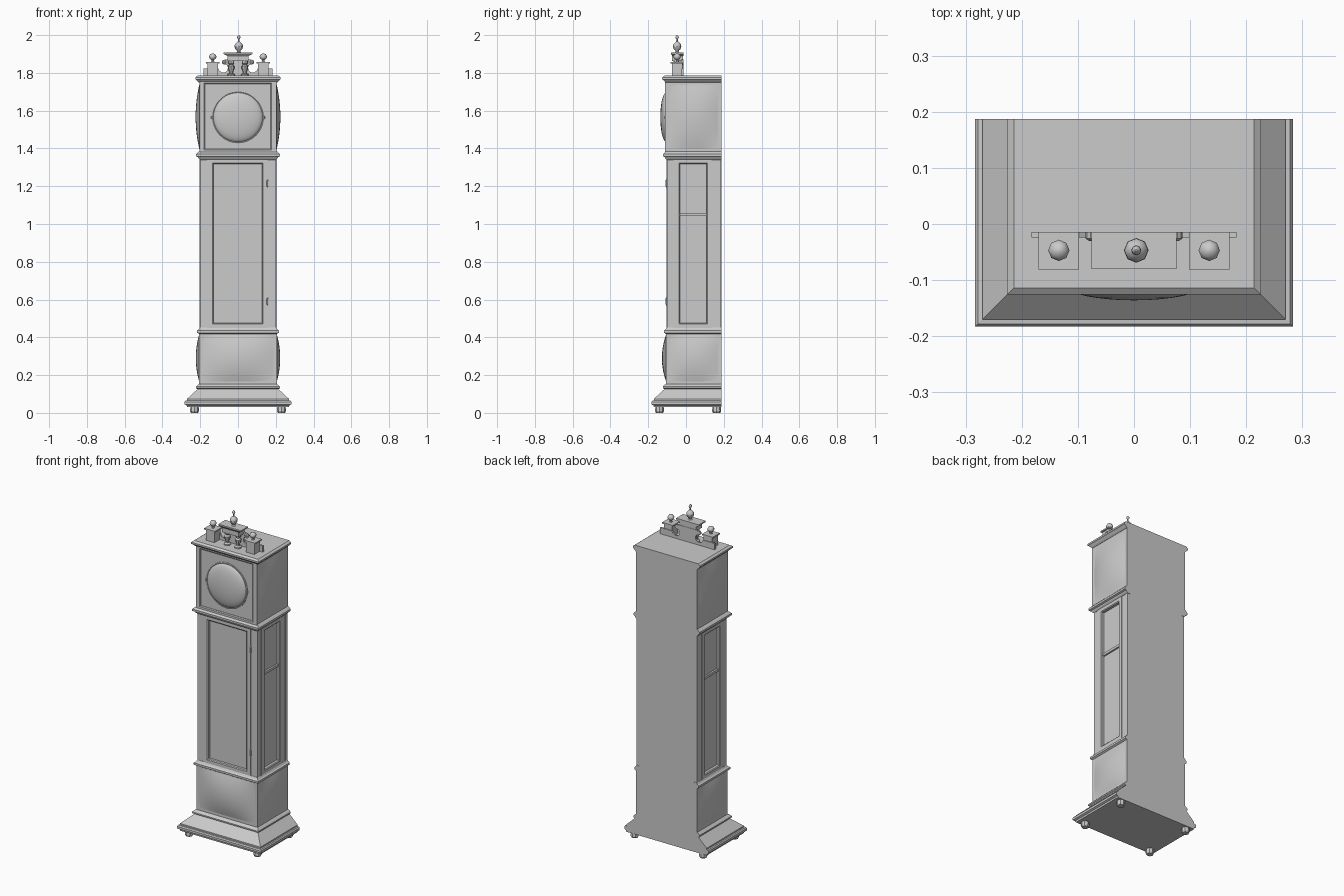
import bpy, bmesh, math
from mathutils import Matrix

if "Cube" in bpy.data.objects:
    bpy.data.objects.remove(bpy.data.objects["Cube"])

BACK = 0.187
SIDES = {
    "front": lambda u, v, d: (u, -d, v),
    "back": lambda u, v, d: (u, d, v),
    "right": lambda u, v, d: (d, u, v),
    "left": lambda u, v, d: (-d, u, v),
}


def finish(name, bm, smooth=False):
    bmesh.ops.recalc_face_normals(bm, faces=bm.faces[:])
    me = bpy.data.meshes.new(name)
    bm.to_mesh(me)
    bm.free()
    ob = bpy.data.objects.new(name, me)
    bpy.context.collection.objects.link(ob)
    if smooth:
        bpy.context.view_layer.objects.active = ob
        ob.select_set(True)
        bpy.ops.object.shade_smooth_by_angle(angle=math.radians(40))
        ob.select_set(False)
    return ob


def loft(name, rings, closed=False, smooth=False):
    """Join equal rings of points; cap the ends or close into a loop."""
    bm = bmesh.new()
    vs = [[bm.verts.new(p) for p in r] for r in rings]
    n = len(vs[0])
    pairs = list(zip(vs, vs[1:])) + ([(vs[-1], vs[0])] if closed else [])
    for a, b in pairs:
        for i in range(n):
            bm.faces.new((a[i], a[(i + 1) % n], b[(i + 1) % n], b[i]))
    if not closed:
        bm.faces.new(vs[0])
        bm.faces.new(vs[-1])
    return finish(name, bm, smooth)


def tier(name, profile):
    """Case section with flat back; profile gives (overhang, height)."""
    return loft(name, [[(-.2 - o, BACK, z), (.2 + o, BACK, z),
                        (.2 + o, -.1 - o, z), (-.2 - o, -.1 - o, z)] for o, z in profile])


def box(name, x0, x1, y0, y1, z0, z1):
    return loft(name, [[(x0, y0, z), (x1, y0, z), (x1, y1, z), (x0, y1, z)] for z in (z0, z1)])


def rect(side, r, d, inset=0):
    u0, u1, v0, v1 = r[0] + inset, r[1] - inset, r[2] + inset, r[3] - inset
    return [SIDES[side](u, v, d) for u, v in ((u0, v0), (u1, v0), (u1, v1), (u0, v1))]


def frame(name, side, outer, inner, d0, d1, bevel=.005):
    return loft(name, [rect(side, outer, d0), rect(side, outer, d1), rect(side, inner, d1),
                       rect(side, inner, d1 - .004, bevel), rect(side, inner, d0, bevel)], closed=True)


def pillow(name, side, r, d, h, n=14):
    """Smooth cushion-shaped panel."""
    bm = bmesh.new()
    g = []
    for i in range(n + 1):
        s = 2 * i / n - 1
        row = []
        for j in range(n + 1):
            t = 2 * j / n - 1
            u = (r[0] + r[1]) / 2 + s * (r[1] - r[0]) / 2
            v = (r[2] + r[3]) / 2 + t * (r[3] - r[2]) / 2
            row.append(bm.verts.new(SIDES[side](u, v, d + h * (1 - s * s) * (1 - t * t))))
        g.append(row)
    for i in range(n):
        for j in range(n):
            bm.faces.new((g[i][j], g[i + 1][j], g[i + 1][j + 1], g[i][j + 1]))
    bmesh.ops.holes_fill(bm, edges=[e for e in bm.edges if e.is_boundary], sides=0)
    return finish(name, bm, True)


def lathe(name, profile, loc, n=8, smooth=False, forward=False):
    m = Matrix.Translation(loc)
    if forward:
        m = m @ Matrix.Rotation(math.pi / 2, 4, 'X')
    from_mat = Matrix
    rings = [[m @ from_mat.Translation((r * math.cos(2 * math.pi * i / n),
              r * math.sin(2 * math.pi * i / n), z)).to_translation() for i in range(n)] for r, z in profile]
    return loft(name, rings, smooth=smooth)


# Feet and flared plinth
for x in (-.23, .23):
    for y in (-.14, .162):
        lathe("foot", [(.019, 0), (.024, .01), (.022, .031)], (x, y, 0))
tier("plinth", [(.07, .03), (.072, .04), (.083, .045), (.083, .058), (.078, .065),
                (.07, .066), (.07, .074), (.014, .126)])

# Base with cushion panels and mouldings
tier("base_moulding", [(.014, .126), (.023, .131), (.023, .139), (.012, .15), (.006, .152)])
tier("base_box", [(.006, .15), (.006, .425)])
pillow("base_front_panel", "front", (-.19, .19, .165, .415), .1055, .022)
tier("waist_moulding", [(.006, .418), (.016, .424), (.016, .436), (.008, .442), (.002, .452)])

# Trunk core, framed faces, slightly raised doors
tier("trunk_core", [(-.016, .44), (-.016, 1.36)])
Z0, Z1 = .445, 1.355
faces = {  # face extent, door extent, opening, outer depth
    "front": ((-.202, .202, Z0, Z1), (-.163, .157, Z0, Z1), (-.135, .132, .47, 1.322), .1),
    "back": ((-.202, .202, Z0, Z1), (-.157, .157, Z0, Z1), (-.125, .125, .47, 1.322), .184),
    "right": ((-.1, .184, Z0, Z1), (-.065, .136, Z0, Z1), (-.038, .114, .47, 1.322), .2),
    "left": ((-.1, .184, Z0, Z1), (-.065, .136, Z0, Z1), (-.038, .114, .47, 1.322), .2),
}
for s, (face, door, opening, d) in faces.items():
    frame(s + "_trunk_frame", s, face, opening, d - .018, d)
    frame(s + "_door_frame", s, door, opening, d - .01, d + .003)
box("back_core", -.13, .13, .165, .176, .46, 1.335)
for sx in (-1, 1):
    x0, x1 = sorted((sx * .183, sx * .194))
    box("window_bar", x0, x1, -.038, .114, 1.043, 1.058)

# Door hinges
for z in (.59, 1.215):
    lathe("door_hinge", [(.002, -.026), (.002, -.018), (.005, -.016), (.005, .016),
                         (.002, .018), (.002, .026)], (.157, -.104, z))

# Hood with mouldings, cushion sides and framed front
tier("hood_lower_moulding", [(.002, 1.34), (.01, 1.348), (.012, 1.354), (.022, 1.358),
                             (.022, 1.37), (.012, 1.38), (.006, 1.384)])
tier("hood_box", [(.005, 1.375), (.005, 1.76)])
frame("hood_front_frame", "front", (-.205, .205, 1.38, 1.76), (-.18, .178, 1.392, 1.746), .1, .112)
tier("cornice", [(.006, 1.748), (.014, 1.755), (.02, 1.762), (.026, 1.766),
                 (.026, 1.776), (.014, 1.785)])
for s in ("left", "right"):
    pillow("base_side_panel", s, (-.09, .172, .165, .415), .2055, .018)
    pillow("hood_side_panel", s, (-.09, .172, 1.395, 1.74), .2045, .02)

# Domed dial glass with bezel and clips
R = .132
lathe("dial_glass", [(R * math.cos(a), .032 * math.sin(a))
                     for a in [math.pi / 2 * k / 9 for k in range(9)]] + [(.001, .032)],
      (0, -.104, 1.565), 48, True, True)
lathe("dial_bezel", [(.138, 0), (.138, .004), (.134, .006), (.129, .004), (.129, 0)],
      (0, -.104, 1.565), 48, True, True)
for x in (-.138, .138):
    lathe("bezel_clip", [(.004, -.008), (.004, .008)], (x, -.109, 1.565))

# Pierced cresting board
half = [(.183, 1.783), (.183, 1.823), (.105, 1.823), (.097, 1.81), (.084, 1.802), (.068, 1.803),
        (.056, 1.813), (.053, 1.829), (.06, 1.842), (.073, 1.845), (.083, 1.85),
        (.083, 1.864), (.07, 1.87), (.05, 1.872)]
outline = half + [(-x, z) for x, z in reversed(half)]
loft("crest_board", [[(x, y, z) for x, z in outline] for y in (-.024, -.014)])

# Side pedestals with balls, scroll ends and balusters
ball = [(.009, 0), (.006, .006), (.007, .011), (.014, .015), (.019, .024), (.019, .031),
        (.013, .041), (.003, .045)]
for s in (-1, 1):
    x = s * .134
    box("pedestal", x - .028, x + .028, -.075, -.018, 1.784, 1.85)
    box("pedestal_cap", x - .036, x + .036, -.081, -.014, 1.85, 1.858)
    lathe("pedestal_ball", ball, (x, -.047, 1.858), smooth=True)
    lathe("scroll_end", [(.012, 0), (.012, .012), (.006, .016)], (s * .074, -.014, 1.857), 10, forward=True)
    lathe("baluster", [(.02, 0), (.02, .008), (.01, .014), (.009, .02), (.017, .04), (.018, .052),
                       (.009, .06), (.016, .066), (.016, .08)], (s * .036, -.05, 1.784), 8, True)

# Centre canopy and finial
box("canopy_block", -.055, .055, -.073, -.016, 1.862, 1.893)
loft("canopy_cap", [[(-w, -.05 - d, z), (w, -.05 - d, z), (w, -.014, z), (-w, -.014, z)]
                    for w, d, z in ((.058, .023, 1.89), (.076, .03, 1.9), (.076, .03, 1.908))])
lathe("centre_finial", [(.012, 0), (.008, .005), (.009, .01), (.018, .018), (.022, .03), (.021, .042),
                        (.012, .052), (.005, .058), (.004, .07), (.009, .078), (.008, .085), (.002, .092)],
      (.004, -.047, 1.908), smooth=True)
